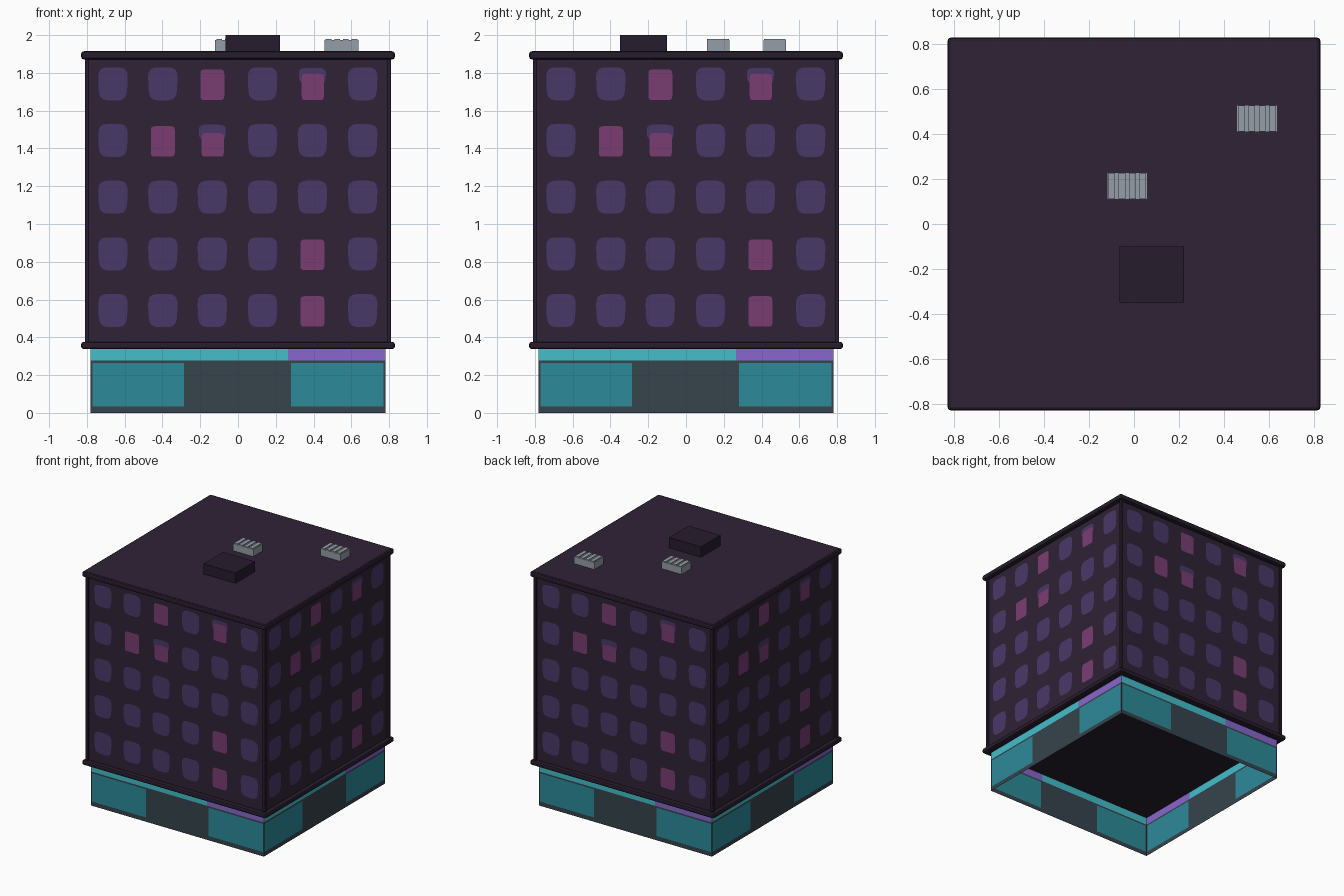
import bpy, bmesh, math
from mathutils import Matrix, Vector

if "Cube" in bpy.data.objects:
    bpy.data.objects.remove(bpy.data.objects["Cube"])


def mat(name, hexcode):
    """One flat colour, given as sRGB hex and stored linear."""
    m = bpy.data.materials.new(name)
    c = [int(hexcode[i:i + 2], 16) / 255 for i in (0, 2, 4)]
    m.diffuse_color = [v / 12.92 if v < 0.04 else ((v + 0.055) / 1.055) ** 2.4 for v in c] + [1]
    m.use_nodes = True
    m.node_tree.nodes["Principled BSDF"].inputs["Base Color"].default_value = m.diffuse_color
    return m


WALL = mat("dark plum", "2f2235")
TRIM = mat("trim plum", "261c2c")
GLASS = mat("violet window", "493868")
LIT = mat("pink window", "793d72")
SLATE = mat("slate", "36434c")
TEAL = mat("teal panel", "2c8a98")
CYAN = mat("cyan band", "44beca")
PURPLE = mat("purple band", "8866cc")
GREY = mat("vent grey", "969ea6")

TURNS = [Matrix.Rotation(math.radians(90 * k), 4, 'Z') for k in range(4)]


def finish(bm, name, mats):
    me = bpy.data.meshes.new(name)
    bm.to_mesh(me)
    bm.free()
    for m in mats:
        me.materials.append(m)
    ob = bpy.data.objects.new(name, me)
    bpy.context.collection.objects.link(ob)
    return ob


def box(name, x, y, z, m, bevel=0):
    bm = bmesh.new()
    bmesh.ops.create_cube(bm, size=1)
    for v in bm.verts:
        v.co = Vector([lo + (c + 0.5) * (hi - lo) for c, (lo, hi) in zip(v.co, (x, y, z))])
    if bevel:
        bmesh.ops.bevel(bm, geom=bm.edges[:], offset=bevel, segments=2, profile=0.5, affect='EDGES')
    return finish(bm, name, [m])


# Ground floor: open-bottomed ring of four walls, cut into coloured panels
B = 0.78
xs = [-B, -0.77, -0.285, 0.265, 0.28, 0.77, B]
zs = [0, 0.035, 0.265, 0.278, 0.345]


def shop_colour(x, z):
    if z > 0.278:
        return 3 if x > 0.265 else 2
    if 0.035 < z < 0.265 and (-0.77 < x < -0.285 or 0.28 < x < 0.77):
        return 1
    return 0


bm = bmesh.new()
for turn in TURNS:
    for x0, x1 in zip(xs, xs[1:]):
        for z0, z1 in zip(zs, zs[1:]):
            f = bm.faces.new([bm.verts.new(turn @ Vector((x, -B, z)))
                              for x, z in ((x0, z0), (x1, z0), (x1, z1), (x0, z1))])
            f.material_index = shop_colour((x0 + x1) / 2, (z0 + z1) / 2)
bmesh.ops.remove_doubles(bm, verts=bm.verts, dist=0.0005)
finish(bm, "shop_walls", [SLATE, TEAL, CYAN, PURPLE])

# Upper floors, ledges, roof and corner posts
W = 0.795
box("upper_walls", (-W, W), (-W, W), (0.36, 1.89), WALL)
box("lower_ledge", (-0.83, 0.83), (-0.83, 0.83), (0.338, 0.376), TRIM, 0.012)
box("roof_ledge", (-0.83, 0.83), (-0.83, 0.83), (1.872, 1.914), TRIM, 0.012)
box("roof_deck", (-0.815, 0.815), (-0.815, 0.815), (1.9, 1.916), WALL)
for sx in (-1, 1):
    for sy in (-1, 1):
        x, y = sx * 0.799, sy * 0.799
        box("corner_post", (x - 0.011, x + 0.011), (y - 0.011, y + 0.011), (0.37, 1.88), TRIM, 0.004)

# Windows: thin rounded plates, the same on every side
cols = [-0.662, -0.398, -0.136, 0.13, 0.394, 0.66]
rows = [1.742, 1.442, 1.142, 0.842, 0.542]
FULL = {(0, 2), (1, 1), (3, 4), (4, 4)}
HALF = {(0, 4): 0.14, (1, 2): 0.125}


def plate(bm, cx, z0, z1, width, power, taper, depth, index):
    cz, h, n = (z0 + z1) / 2, (z1 - z0) / 2, 20
    pts = []
    for k in range(n):
        a = 2 * math.pi * (k + 0.5) / n
        c, s = math.cos(a), math.sin(a)
        px = math.copysign(abs(c) ** (2 / power), c)
        pz = math.copysign(abs(s) ** (2 / power), s)
        pts.append((cx + px * width / 2 * (1 + taper * pz), cz + pz * h))
    for turn in TURNS:
        f = bm.faces.new([bm.verts.new(turn @ Vector((x, -W - depth, z))) for x, z in pts])
        f.material_index = index


bm = bmesh.new()
for r, z in enumerate(rows):
    for c, x in enumerate(cols):
        if (r, c) in FULL:
            plate(bm, x, z - 0.086, z + 0.076, 0.128, 9, 0, 0.003, 1)
        elif (r, c) in HALF:
            plate(bm, x, z + 0.0, z + 0.085, 0.142, 4, 0.03, 0.002, 0)
            plate(bm, x + 0.002, z - 0.086, z - 0.086 + HALF[r, c], 0.118, 9, 0, 0.003, 1)
        else:
            plate(bm, x, z - 0.088, z + 0.088, 0.154, 4, 0.05, 0.002, 0)
finish(bm, "windows", [GLASS, LIT])

# Roof hatch and two ribbed vents
box("roof_hatch", (-0.065, 0.222), (-0.35, -0.1), (1.91, 2.0), TRIM)
for x, y in ((-0.03, 0.17), (0.548, 0.47)):
    box("vent_body", (x - 0.091, x + 0.091), (y - 0.06, y + 0.06), (1.91, 1.973), GREY)
    for k in range(4):
        cx = x - 0.069 + k * 0.046
        box("vent_rib", (cx - 0.015, cx + 0.015), (y - 0.058, y + 0.058), (1.97, 1.98), GREY)
